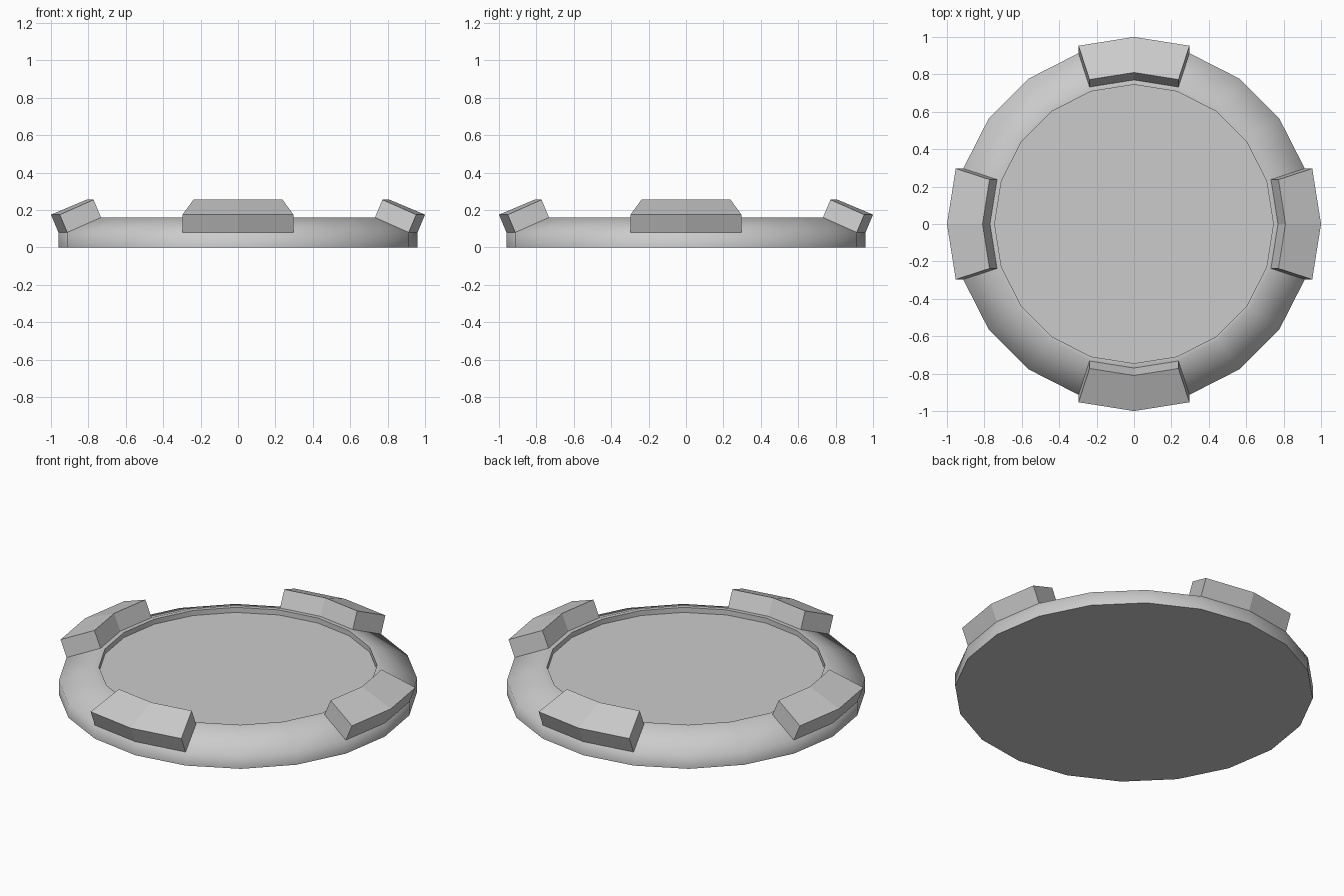
import bpy, bmesh
from math import radians, cos, sin

if "Cube" in bpy.data.objects:
    bpy.data.objects.remove(bpy.data.objects["Cube"])

SIDES = 20
STEP = radians(360 / SIDES)


def finish(bm, name):
    bmesh.ops.recalc_face_normals(bm, faces=bm.faces)
    me = bpy.data.meshes.new(name)
    bm.to_mesh(me)
    bm.free()
    ob = bpy.data.objects.new(name, me)
    bpy.context.collection.objects.link(ob)
    return ob


# Dished round base: (radius, height) profile turned around z
profile = [(0.96, 0), (0.96, 0.08), (0.77, 0.16), (0.745, 0.16), (0.745, 0.13)]
bm = bmesh.new()
rings = [[bm.verts.new((r * cos(i * STEP), r * sin(i * STEP), z)) for i in range(SIDES)]
         for r, z in profile]
for low, high in zip(rings, rings[1:]):
    for i in range(SIDES):
        j = (i + 1) % SIDES
        bm.faces.new((low[i], low[j], high[j], high[i]))
bm.faces.new(rings[0])
bm.faces.new(rings[-1])
base = finish(bm, "base_dish")
bpy.context.view_layer.objects.active = base
base.select_set(True)
bpy.ops.object.shade_smooth_by_angle(angle=radians(75))
base.select_set(False)


# Raised rim pads: two rim segments wide, lifted outward and up
def rim_pad(name, turn):
    bm = bmesh.new()
    sections = []
    for k in (-1, 0, 1):
        c, s = cos(k * STEP), sin(k * STEP)
        sections.append([bm.verts.new((r * c + out, r * s, z + up))
                         for r, z, out, up in ((0.96, 0.08, 0, 0), (0.96, 0.08, 0.04, 0.095),
                                               (0.77, 0.16, 0.04, 0.095), (0.77, 0.16, 0, 0))])
    for a, b in zip(sections, sections[1:]):
        for i in range(4):
            j = (i + 1) % 4
            bm.faces.new((a[i], a[j], b[j], b[i]))
    bm.faces.new(sections[0])
    bm.faces.new(sections[-1])
    finish(bm, name).rotation_euler.z = radians(turn)


for name, turn in (("right", 0), ("back", 90), ("left", 180), ("front", 270)):
    rim_pad(name + "_rim_pad", turn)
